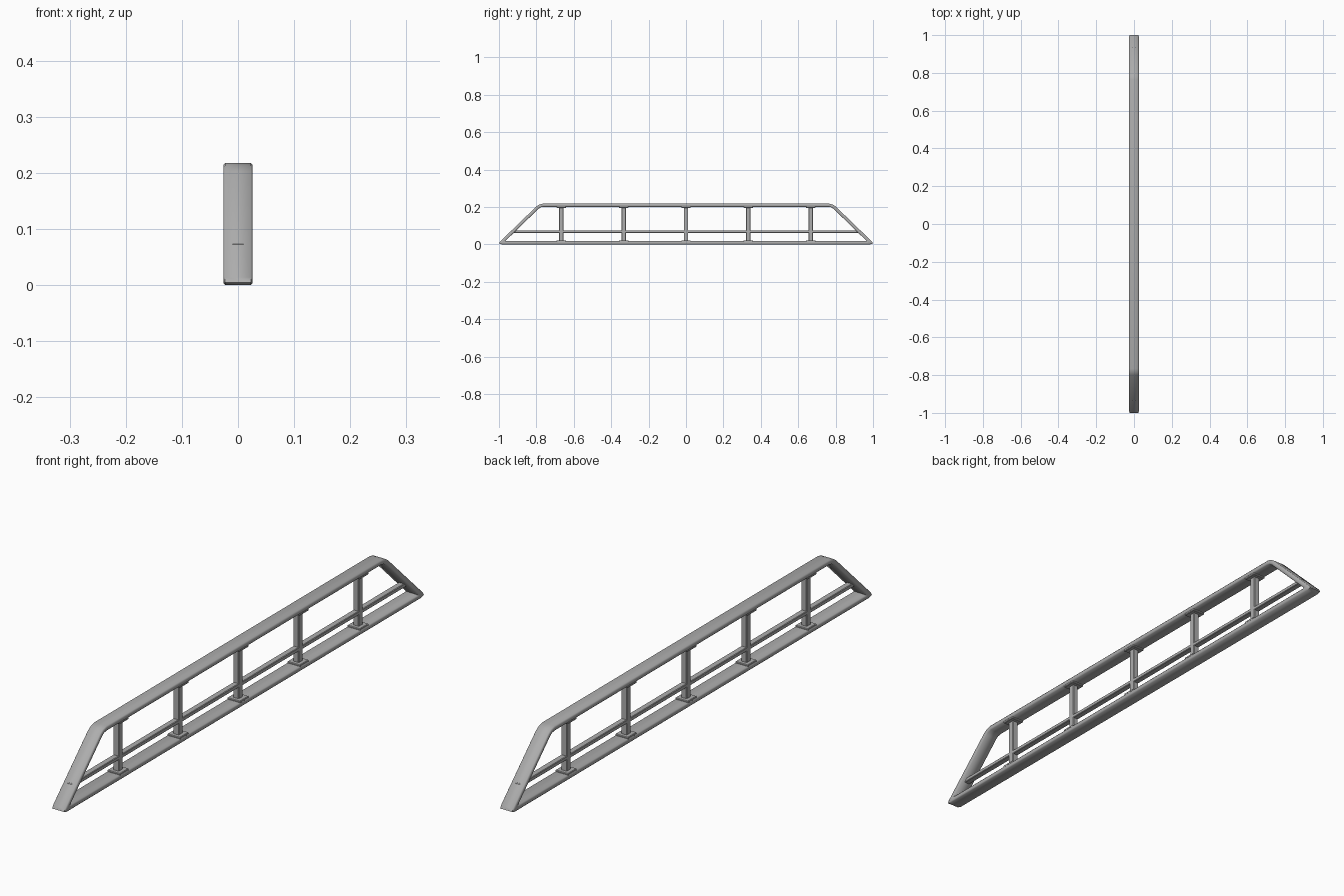
import bpy, bmesh, math

if "Cube" in bpy.data.objects:
    bpy.data.objects.remove(bpy.data.objects["Cube"])


def paint(name, value):
    mat = bpy.data.materials.new(name)
    mat.diffuse_color = (value, value, value, 1)
    mat.use_nodes = True
    mat.node_tree.nodes["Principled BSDF"].inputs["Base Color"].default_value = mat.diffuse_color
    return mat


dark_metal = paint("dark_metal", 0.42)


def finish(name, bm, angle=30):
    bmesh.ops.recalc_face_normals(bm, faces=bm.faces)
    me = bpy.data.meshes.new(name)
    bm.to_mesh(me)
    bm.free()
    me.materials.append(dark_metal)
    ob = bpy.data.objects.new(name, me)
    bpy.context.collection.objects.link(ob)
    bpy.context.view_layer.objects.active = ob
    ob.select_set(True)
    bpy.ops.object.shade_smooth_by_angle(angle=math.radians(angle))
    ob.select_set(False)
    return ob


def box(name, size, loc, bevel):
    bm = bmesh.new()
    bmesh.ops.create_cube(bm, size=1)
    bmesh.ops.scale(bm, vec=size, verts=bm.verts)
    bmesh.ops.translate(bm, vec=loc, verts=bm.verts)
    bmesh.ops.bevel(bm, geom=bm.edges[:], offset=bevel, segments=1,
                    affect='EDGES', profile=0.5)
    return finish(name, bm)


# Trapezoid frame: flat bar with chamfered edges, bent round a closed loop
outer = [(0.985, 0.0), (1.0, 0.005), (0.995, 0.014),
         (0.80, 0.203), (0.785, 0.213), (0.765, 0.218)]
inner = [(0.960, 0.017), (0.965, 0.018), (0.964, 0.020),
         (0.788, 0.191), (0.777, 0.198), (0.762, 0.201)]
pairs = list(zip(outer, inner))
pairs += [((-a[0], a[1]), (-b[0], b[1])) for a, b in reversed(pairs)]
# section: (fraction from outer to inner, x)
section = [(0, -0.023), (0, 0.023), (0.25, 0.026), (0.75, 0.026),
           (1, 0.023), (1, -0.023), (0.75, -0.026), (0.25, -0.026)]
bm = bmesh.new()
rings = []
for (oy, oz), (iy, iz) in pairs:
    rings.append([bm.verts.new((x, oy + (iy - oy) * t, oz + (iz - oz) * t))
                  for t, x in section])
for i, ring in enumerate(rings):
    nxt = rings[(i + 1) % len(rings)]
    for j in range(len(section)):
        k = (j + 1) % len(section)
        bm.faces.new((ring[j], ring[k], nxt[k], nxt[j]))
finish("rail_frame", bm, 60)

# Slim lower rail running between the sloped ends
box("middle_rail", (0.022, 1.87, 0.014), (0, 0, 0.068), 0.002)

# Upright posts with a mounting plate at each end
for i in range(5):
    y = (i - 2) / 3
    box(f"post_{i + 1}", (0.022, 0.023, 0.188), (0, y, 0.109), 0.002)
    for label, z in (("bottom", 0.0175), ("top", 0.1995)):
        box(f"{label}_plate_{i + 1}", (0.050, 0.05, 0.009), (0, y, z), 0.002)
